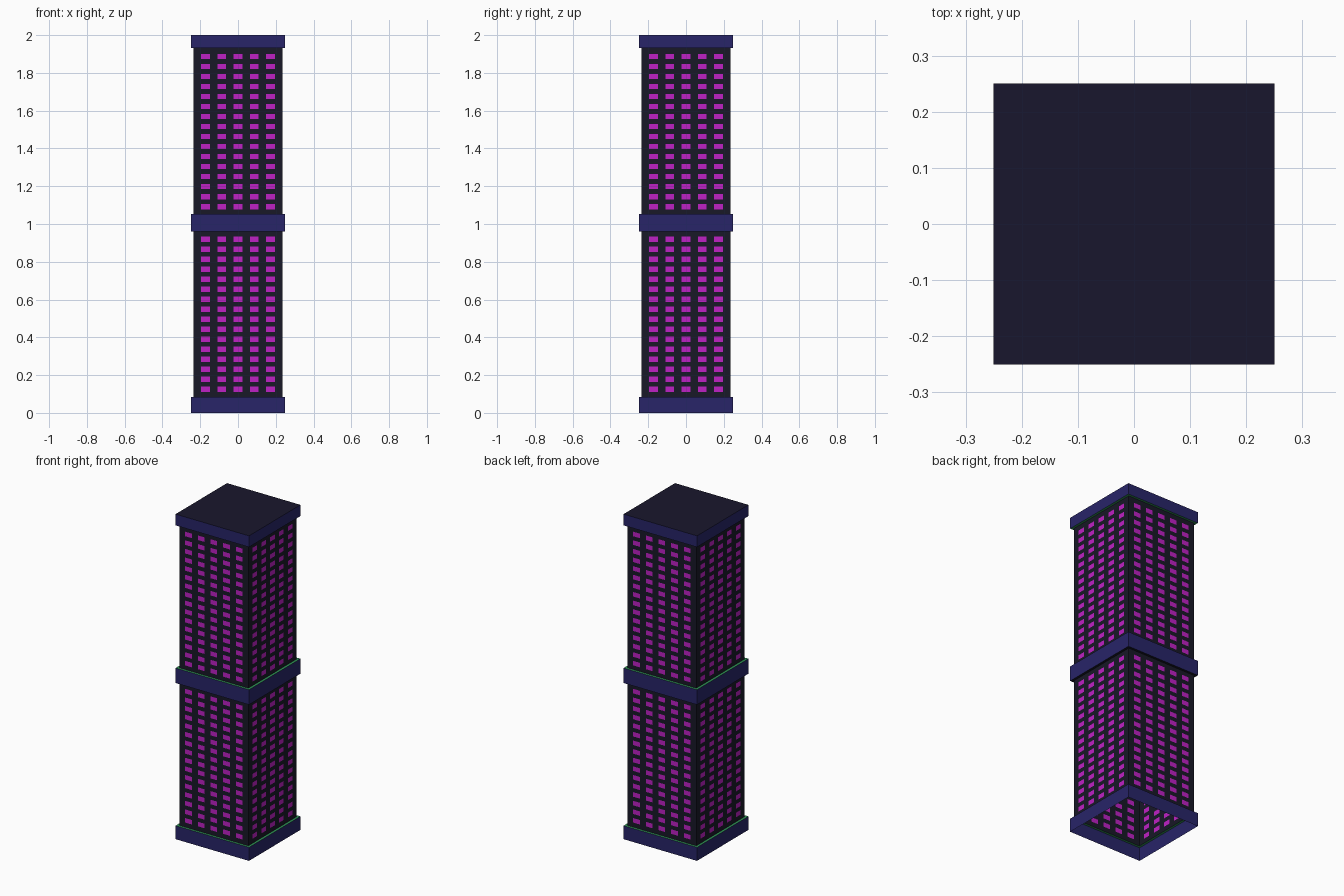
import bpy, bmesh
from mathutils import Matrix
from math import pi

if "Cube" in bpy.data.objects:
    bpy.data.objects.remove(bpy.data.objects["Cube"])

BAND, WALL = 0.25, 0.235        # half widths of trim bands and of the walls


def material(name, rgb):
    m = bpy.data.materials.new(name)
    m.diffuse_color = (*rgb, 1)
    m.use_nodes = True
    m.node_tree.nodes["Principled BSDF"].inputs["Base Color"].default_value = m.diffuse_color
    return m


DARK = material("dark_wall", (0.009, 0.009, 0.02))
ROOF = material("roof_dark", (0.0095, 0.008, 0.026))
BLUE = material("trim_blue", (0.021, 0.018, 0.14))
GREEN = material("ledge_green", (0.03, 0.3, 0.1))
PINK = material("window_magenta", (0.52, 0.015, 0.56))


def four_sided(name, mats, build):
    """Build one face strip on the front (-y) side and repeat it on all four sides."""
    bm = bmesh.new()
    build(bm)
    front = bm.verts[:] + bm.edges[:] + bm.faces[:]
    for k in (1, 2, 3):
        new = bmesh.ops.duplicate(bm, geom=front)["geom"]
        verts = [g for g in new if isinstance(g, bmesh.types.BMVert)]
        bmesh.ops.rotate(bm, verts=verts, matrix=Matrix.Rotation(k * pi / 2, 3, 'Z'))
    bmesh.ops.remove_doubles(bm, verts=bm.verts[:], dist=1e-5)
    me = bpy.data.meshes.new(name)
    bm.to_mesh(me)
    bm.free()
    for m in mats:
        me.materials.append(m)
    ob = bpy.data.objects.new(name, me)
    bpy.context.collection.objects.link(ob)
    return ob


def band(name, profile, mats):
    """Open shell following (half width, z) profile points, one material per segment."""
    def build(bm):
        rows = [[bm.verts.new((s * w, -w, z)) for s in (-1, 1)] for w, z in profile]
        for i, (a, b) in enumerate(zip(rows, rows[1:])):
            bm.faces.new((a[0], a[1], b[1], b[0])).material_index = i
    return four_sided(name, mats, build)


def walls(name, z0, z1, first_row):
    """Flat wall cut into a grid whose odd cells are windows (5 columns, 16 rows)."""
    xs = [-WALL] + [0.0862 * c + d for c in range(-2, 3) for d in (-0.023, 0.023)] + [WALL]
    zs = [z0] + [first_row + 0.053 * r + d for r in range(16) for d in (-0.014, 0.014)] + [z1]

    def build(bm):
        grid = [[bm.verts.new((x, -WALL, z)) for x in xs] for z in zs]
        for j in range(len(zs) - 1):
            for i in range(len(xs) - 1):
                f = bm.faces.new((grid[j][i], grid[j][i + 1], grid[j + 1][i + 1], grid[j + 1][i]))
                f.material_index = int(i % 2 and j % 2)
    return four_sided(name, [DARK, PINK], build)


# Window walls of both tower halves
walls("lower_walls", 0.083, 0.961, 0.125)
walls("upper_walls", 1.053, 1.931, 1.092)

# Trim bands; the base is open underneath
band("base_band", [(BAND, 0), (BAND, 0.083), (WALL, 0.083)], [BLUE, GREEN])
band("middle_band", [(WALL, 0.961), (BAND, 0.961), (BAND, 1.053), (WALL, 1.053)],
     [DARK, BLUE, GREEN])
band("top_band", [(WALL, 1.931), (BAND, 1.931), (BAND, 2)], [GREEN, BLUE])

# Flat roof
bpy.ops.mesh.primitive_plane_add(size=2 * BAND, location=(0, 0, 2))
roof = bpy.context.object
roof.name = "roof"
roof.data.materials.append(ROOF)
